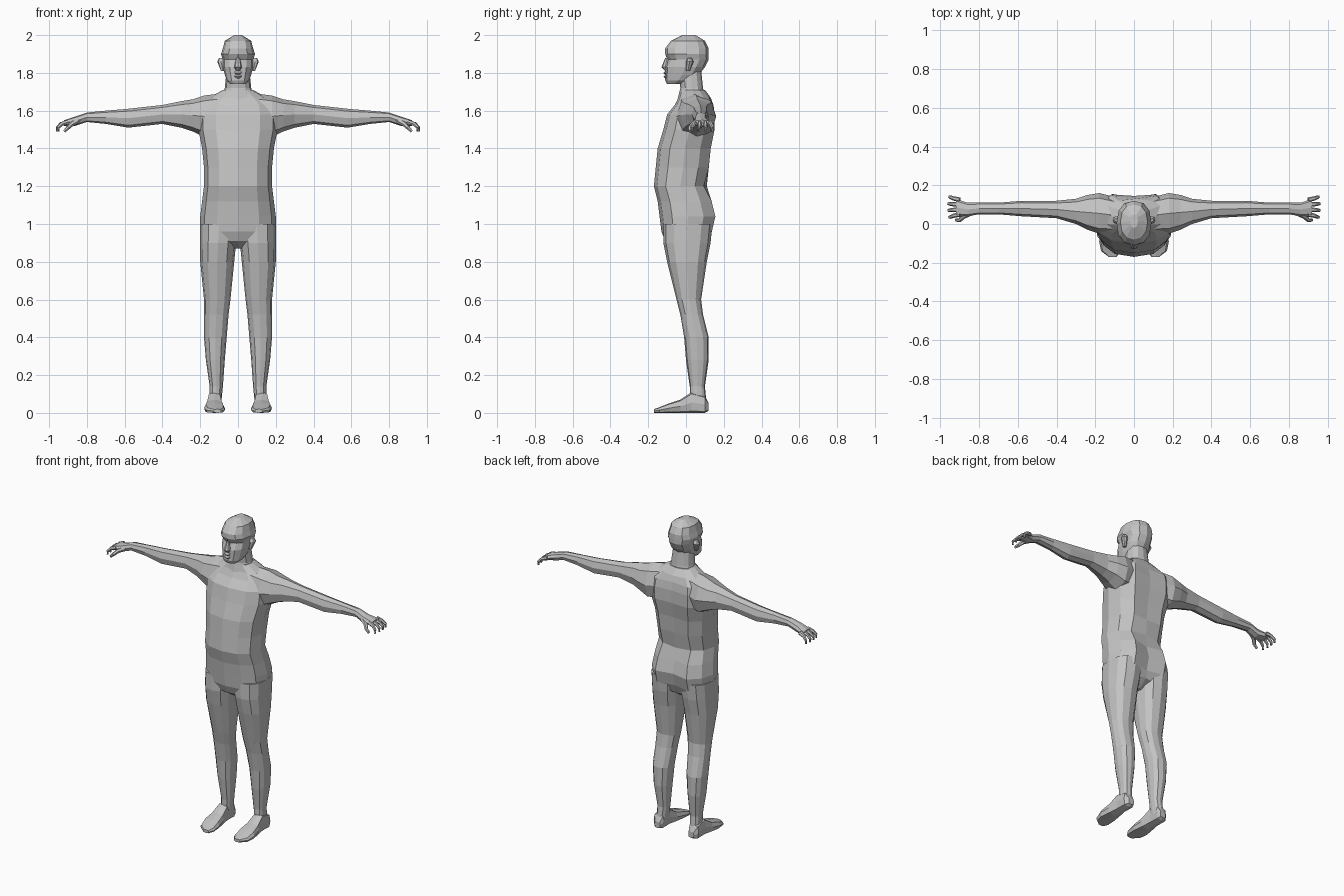
import bpy
import bmesh
from math import cos, sin, pi, copysign
from mathutils import Vector

cube = bpy.data.objects.get("Cube")
if cube:
    bpy.data.objects.remove(cube)

skin = bpy.data.materials.new("grey_skin")
skin.use_nodes = True
grey = (.55, .55, .55, 1)
skin.diffuse_color = grey
skin.node_tree.nodes["Principled BSDF"].inputs["Base Color"].default_value = grey


def circle(sides):
    """Unit circle as pairs of cosine and sine."""
    turns = [2 * pi * step / sides for step in range(sides)]
    return [(cos(turn), sin(turn)) for turn in turns]


def build(name, rings, mirror):
    """Join rings of points with flat quads, cap the ends and mirror if paired."""
    bm = bmesh.new()
    rows = [[bm.verts.new(point) for point in ring] for ring in rings]
    for low, high in zip(rows, rows[1:]):
        for i in range(len(low)):
            bm.faces.new((low[i - 1], low[i], high[i], high[i - 1]))
    bm.faces.new(rows[0])
    bm.faces.new(rows[-1])
    bmesh.ops.recalc_face_normals(bm, faces=bm.faces)
    mesh = bpy.data.meshes.new(name)
    bm.to_mesh(mesh)
    bm.free()
    mesh.materials.append(skin)
    part = bpy.data.objects.new(name, mesh)
    bpy.context.collection.objects.link(part)
    if mirror:
        part.modifiers.new("Mirror", 'MIRROR').use_mirror_merge = False


def squared(value, power):
    return copysign(abs(round(value, 6)) ** power, value)


def loft(name, axis, sections, sides=8, power=.85, mirror=True, shape=None):
    """Each section holds its place on the axis, then bounds across the other two."""
    rings = []
    for place, a_low, a_high, b_low, b_high in sections:
        ring = []
        for c, s in circle(sides):
            a = (a_low + a_high + (a_high - a_low) * squared(c, power)) / 2
            b = (b_low + b_high + (b_high - b_low) * squared(s, power)) / 2
            point = Vector({'X': (place, a, b), 'Y': (a, place, b), 'Z': (a, b, place)}[axis])
            if shape:
                shape(point, c, s)
            ring.append(point)
        rings.append(ring)
    build(name, rings, mirror)


def centred_loft(name, sections, sides=12, shape=None):
    """Upright part on the middle line: height, half width, front and back."""
    full = [(height, -half, half, front, back) for height, half, front, back in sections]
    loft(name, 'Z', full, sides=sides, mirror=False, shape=shape)


def tube(name, path, radius):
    """Paired tube along a path, tapering to half its radius."""
    points = [Vector(point) for point in path]
    last = len(points) - 1
    rings = []
    for i, point in enumerate(points):
        along = points[min(i + 1, last)] - points[max(i - 1, 0)]
        turn = along.to_track_quat('Z', 'Y')
        size = radius * (1 - i / last / 2)
        rings.append([point + turn @ Vector((c, s, 0)) * size for c, s in circle(6)])
    build(name, rings, True)


def groove_back(point, c, s):
    """Press in the spine and the cleft between the buttocks."""
    depth = 0
    if .93 < point.z < 1.15:
        depth = .025
    elif 1.25 < point.z < 1.65:
        depth = .015
    if s > .99:
        point.y -= depth
    elif s > .8:
        point.y += depth / 2


def hollow_eyes(point, c, s):
    """Press the eye sockets in beside the nose."""
    if -.9 < s < -.8 and abs(point.z - 1.87) < .01:
        point.y += .01


# Trunk
centred_loft("torso", [
    (.87, .04, -.05, .05), (.91, .14, -.11, .11), (.96, .2, -.13, .14),
    (1.04, .2, -.14, .16), (1.12, .19, -.15, .14), (1.2, .18, -.17, .11),
    (1.3, .18, -.16, .13), (1.4, .19, -.15, .14), (1.5, .21, -.12, .16),
    (1.58, .21, -.1, .16), (1.63, .2, -.06, .15), (1.67, .15, -.04, .13),
    (1.71, .08, -.03, .1)], shape=groove_back)
centred_loft("neck", [(1.64, .09, -.05, .11), (1.72, .07, -.03, .09), (1.82, .06, -.04, .08)])

# Head and face
centred_loft("head", [
    (1.74, .04, -.1, -.03), (1.76, .06, -.11, .03), (1.79, .07, -.11, .07),
    (1.83, .08, -.11, .1), (1.87, .08, -.1, .12), (1.9, .09, -.11, .12),
    (1.93, .08, -.11, .12), (1.97, .07, -.08, .1), (2, .02, -.02, .05)], shape=hollow_eyes)
centred_loft("nose", [(1.81, .01, -.11, -.09), (1.83, .02, -.13, -.09),
                      (1.88, .01, -.11, -.09)], sides=8)
for label, height in (("lower_lip", 1.78), ("upper_lip", 1.8)):
    centred_loft(label, [(height - .01, .01, -.11, -.08), (height, .02, -.12, -.08),
                         (height + .01, .02, -.11, -.08)], sides=8)
loft("ear", 'Z', [(1.81, .07, .09, 0, .02), (1.86, .07, .11, 0, .04), (1.88, .07, .1, .01, .03)])

# Arm and palm
loft("arm", 'X', [
    (.1, -.05, .14, 1.47, 1.69), (.18, -.05, .16, 1.46, 1.68), (.24, -.03, .15, 1.49, 1.66),
    (.3, 0, .13, 1.51, 1.65), (.4, .03, .12, 1.53, 1.63), (.58, .04, .12, 1.51, 1.61),
    (.7, .05, .11, 1.53, 1.6), (.8, .05, .11, 1.54, 1.59), (.86, .04, .11, 1.52, 1.57),
    (.92, .04, .13, 1.52, 1.55)])

# Curled fingers and thumb
for i, label in enumerate(("index", "middle", "ring", "little")):
    y = .05 + .025 * i
    fan = (i - 1.5) * .005
    tip = .96 - abs(fan)
    tube(label + "_finger", [(.9, y, 1.54), (tip - .02, y + fan, 1.53),
                             (tip, y + fan * 2, 1.51), (tip, y + fan * 2, 1.49)], .013)
tube("thumb", [(.84, .06, 1.55), (.88, .04, 1.53), (.9, .02, 1.51), (.92, .02, 1.49)], .016)

# Leg
loft("leg", 'Z', [
    (.04, .09, .15, .02, .11), (.14, .08, .15, .02, .1), (.28, .07, .17, 0, .12),
    (.4, .06, .18, -.01, .12), (.52, .05, .18, -.03, .09), (.6, .04, .18, -.05, .08),
    (.8, .02, .2, -.1, .11), (.9, .01, .2, -.12, .13), (1, 0, .2, -.12, .14)], sides=12)

# Foot
loft("foot", 'Y', [
    (.12, .1, .14, .01, .05), (.1, .09, .16, 0, .09), (.03, .09, .16, 0, .11),
    (-.03, .08, .17, 0, .07), (-.09, .07, .18, 0, .05), (-.14, .07, .17, 0, .03),
    (-.17, .09, .13, 0, .02)], power=.55)
